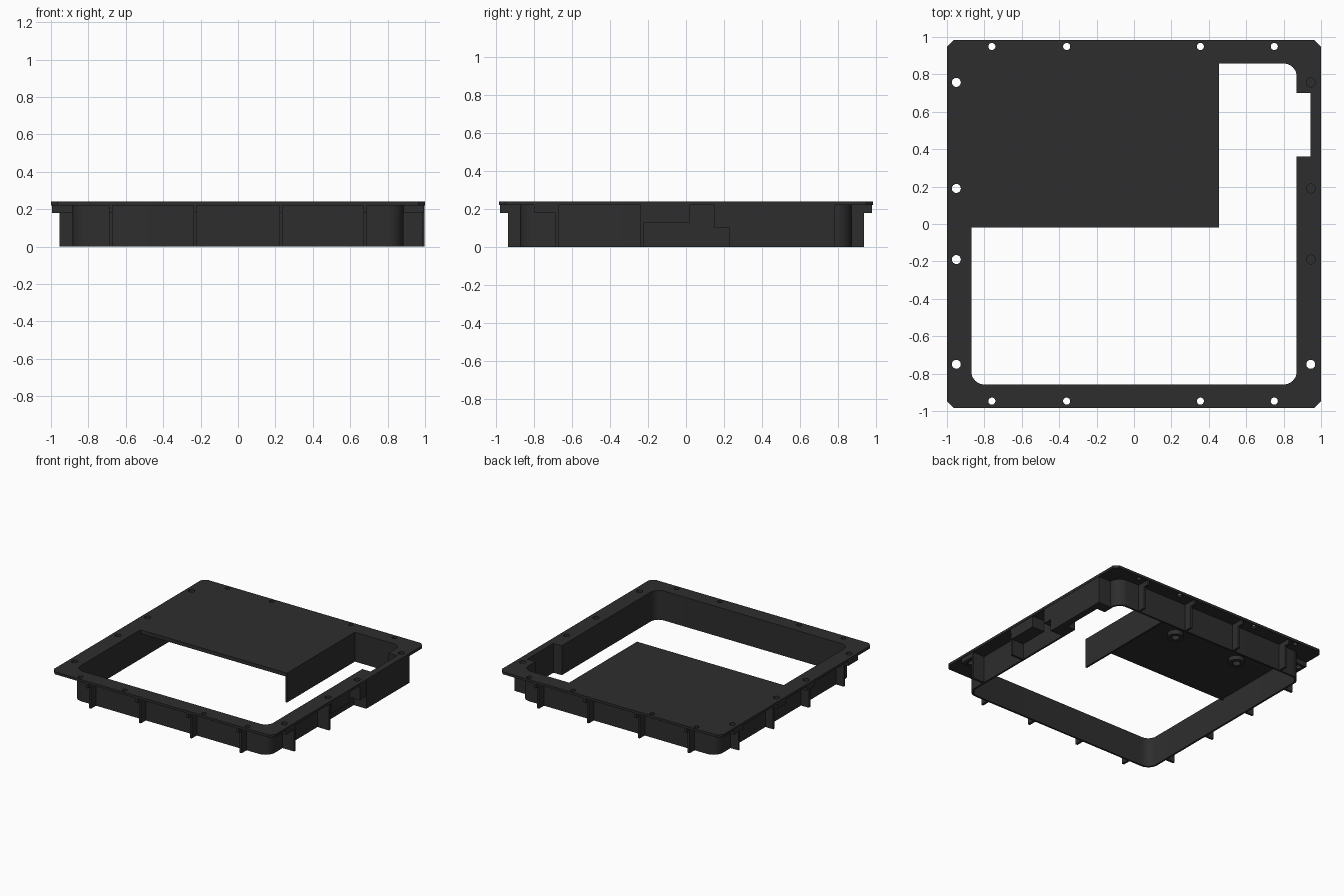
import bpy, bmesh, math
from mathutils import Matrix, Vector

if "Cube" in bpy.data.objects:
    bpy.data.objects.remove(bpy.data.objects["Cube"])

plastic = bpy.data.materials.new("charcoal plastic")
plastic.diffuse_color = (0.027, 0.027, 0.027, 1)
plastic.use_nodes = True
plastic.node_tree.nodes["Principled BSDF"].inputs["Base Color"].default_value = plastic.diffuse_color

TOP, UNDER, BOSS = 0.24, 0.22, 0.18   # plate top, plate underside, boss underside


def circle(x, y, r, n=24):
    return [(x + r * math.cos(2 * math.pi * i / n), y + r * math.sin(2 * math.pi * i / n)) for i in range(n)]


def rounded(points, steps=8):
    """Polygon from (x, y[, radius]); corners with a radius become arcs."""
    out = []
    for i, p in enumerate(points):
        c = Vector(p[:2])
        if len(p) < 3:
            out.append(tuple(c))
            continue
        a = (Vector(points[i - 1][:2]) - c).normalized()
        b = (Vector(points[(i + 1) % len(points)][:2]) - c).normalized()
        mid = c + (a + b) * p[2]
        for k in range(steps + 1):
            t = k / steps * math.pi / 2
            out.append(tuple(mid - b * p[2] * math.cos(t) - a * p[2] * math.sin(t)))
    return out


def rect(x0, y0, x1, y1):
    return [(x0, y0), (x1, y0), (x1, y1), (x0, y1)]


def prism(name, loops, z0, z1):
    """Flat outline with holes, extruded from z0 to z1."""
    cu = bpy.data.curves.new(name, 'CURVE')
    cu.dimensions = '2D'
    cu.fill_mode = 'BOTH'
    cu.extrude = (z1 - z0) / 2
    for loop in loops:
        s = cu.splines.new('POLY')
        s.points.add(len(loop) - 1)
        for pt, (x, y) in zip(s.points, loop):
            pt.co = (x, y, 0, 1)
        s.use_cyclic_u = True
    ob = bpy.data.objects.new(name, cu)
    ob.location.z = (z0 + z1) / 2
    bpy.context.collection.objects.link(ob)
    bpy.ops.object.select_all(action='DESELECT')
    ob.select_set(True)
    bpy.context.view_layer.objects.active = ob
    bpy.ops.object.convert(target='MESH')
    ob = bpy.context.object
    ob.data.materials.clear()
    ob.data.materials.append(plastic)
    bpy.ops.object.shade_smooth_by_angle(angle=math.radians(35))
    return ob


def rib(name, wall, reach, edge, along, angle):
    """Stepped rib standing out from a wall; angle turns it to its side."""
    prof = [(wall, 0), (reach, 0), (reach, BOSS), (edge, BOSS), (edge, UNDER), (wall, UNDER)]
    bm = bmesh.new()
    f = bm.faces.new([bm.verts.new((r, along - 0.009, z)) for r, z in prof])
    ext = bmesh.ops.extrude_face_region(bm, geom=[f])
    bmesh.ops.translate(bm, vec=(0, 0.018, 0), verts=[v for v in ext['geom'] if isinstance(v, bmesh.types.BMVert)])
    bmesh.ops.recalc_face_normals(bm, faces=bm.faces)
    bm.transform(Matrix.Rotation(angle, 4, 'Z'))
    me = bpy.data.meshes.new(name)
    bm.to_mesh(me)
    bm.free()
    me.materials.append(plastic)
    bpy.context.collection.objects.link(bpy.data.objects.new(name, me))


# Top plate: chamfered flange and lid panel around the L-shaped opening
X, Y, C = 1.0, 0.983, 0.035
outline = [(-X + C, -Y), (X - C, -Y), (X, -Y + C), (X, Y - C),
           (X - C, Y), (-X + C, Y), (-X, Y - C), (-X, -Y + C)]
opening = rounded([(-0.87, -0.018), (-0.87, -0.858, 0.07), (0.87, -0.858, 0.07), (0.87, 0.36),
                   (0.945, 0.36), (0.945, 0.70), (0.87, 0.70), (0.87, 0.858, 0.07),
                   (0.455, 0.858), (0.455, -0.018)])
holes = [circle(x, y, 0.019) for x in (-0.76, -0.36, 0.355, 0.75) for y in (-0.947, 0.949)]
holes += [circle(x, y, 0.024) for x in (-0.95, 0.945) for y in (-0.75, -0.19, 0.19, 0.757)]
prism("top_plate", [outline, opening] + holes, UNDER, TOP)

# Perimeter wall, open at the side pocket
wall = rounded([(0.87, 0.70), (0.87, 0.858, 0.07), (-0.87, 0.858, 0.07), (-0.87, -0.858, 0.07),
                (0.87, -0.858, 0.07), (0.87, 0.36), (0.885, 0.36), (0.885, -0.873, 0.085),
                (-0.885, -0.873, 0.085), (-0.885, 0.873, 0.085), (0.885, 0.873, 0.085), (0.885, 0.70)])
prism("perimeter_wall", [wall], 0, UNDER)

# Wall hanging from the lid edge, and the lid's front lip
prism("lid_side_wall", [rect(0.44, -0.018, 0.455, 0.86)], 0, UNDER)
prism("lid_front_lip", [rect(-0.87, -0.018, 0.44, -0.006)], 0.21, UNDER)

# Side pocket housing with a blind screw hole
pocket = [(0.88, 0.23), (0.998, 0.23), (0.998, 0.785), (0.88, 0.785),
          (0.88, 0.70), (0.945, 0.70), (0.945, 0.36), (0.88, 0.36)]
prism("pocket_housing", [pocket], 0, BOSS)
prism("pocket_housing_top", [pocket, circle(0.945, 0.757, 0.024)], BOSS, UNDER)

# Raised side blocks with blind screw holes
for name, y0, y1, z0, hy in (("long_side_block", -0.225, 0.02, 0.13, -0.19),
                             ("short_side_block", 0.15, 0.232, 0.10, 0.19)):
    block = rect(0.88, y0, 0.996, y1)
    prism(name, [block], z0, BOSS)
    prism(name + "_top", [block, circle(0.945, hy, 0.024)], BOSS, UNDER)

# Screw bosses under the side flanges
for i, (y0, y1, hy) in enumerate(((-0.80, -0.685, -0.75), (-0.235, -0.14, -0.19),
                                  (0.14, 0.235, 0.19), (0.685, 0.80, 0.757))):
    prism(f"left_boss_{i}", [rect(-0.995, y0, -0.88, y1), circle(-0.95, hy, 0.024)], BOSS, UNDER)
prism("right_boss", [rect(0.88, -0.80, 0.995, -0.685), circle(0.945, -0.75, 0.024)], BOSS, UNDER)

# Stiffening ribs
for i, p in enumerate((-0.68, -0.23, 0.23, 0.68)):
    rib(f"front_rib_{i}", 0.868, 0.937, 0.978, p, -math.pi / 2)
    rib(f"back_rib_{i}", 0.868, 0.937, 0.978, p, math.pi / 2)
    rib(f"left_rib_{i}", 0.88, 0.955, 0.995, p, math.pi)
    if p < 0:
        rib(f"right_rib_{i}", 0.88, 0.99, 0.995, p, 0)

# Round standoffs under the lid
for i, x in enumerate((-0.57, 0.02)):
    prism(f"lid_standoff_{i}", [circle(x, 0.5, 0.06), circle(x, 0.5, 0.03)], 0.185, UNDER)
